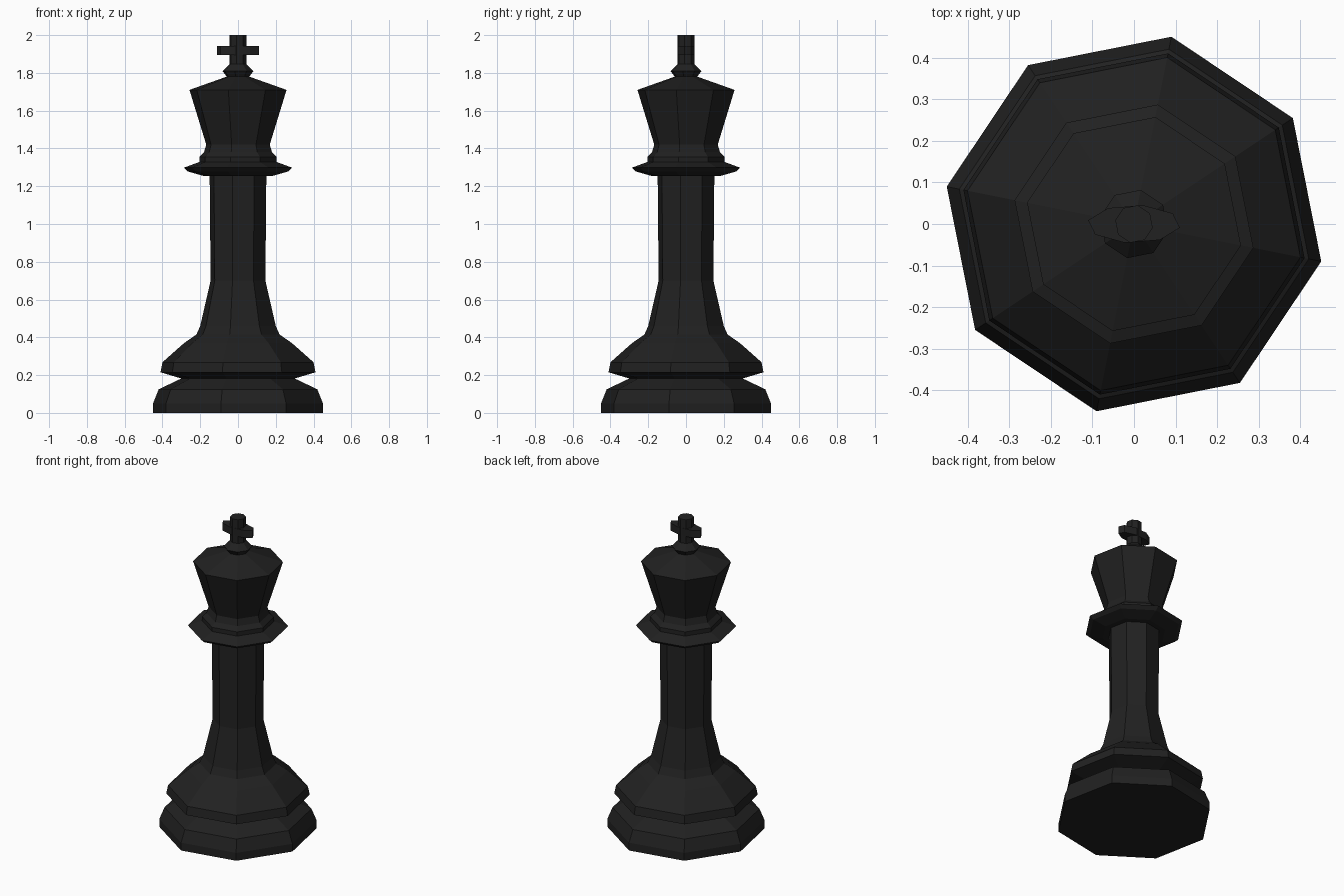
import bpy, bmesh, math

if "Cube" in bpy.data.objects:
    bpy.data.objects.remove(bpy.data.objects["Cube"])

SIDES = 8
TURN = math.radians(-11.3)

mat = bpy.data.materials.new("black")
mat.diffuse_color = (0.015, 0.015, 0.015, 1)
mat.use_nodes = True
mat.node_tree.nodes["Principled BSDF"].inputs["Base Color"].default_value = mat.diffuse_color


def lathe(name, profile, sx=1.0, sy=1.0):
    """Capped eight-sided lathe of (half width, height) points."""
    bm = bmesh.new()
    rings = []
    for w, z in profile:
        r = w / math.cos(TURN)
        ring = []
        for i in range(SIDES):
            a = TURN + i * math.tau / SIDES
            ring.append(bm.verts.new((sx * r * math.cos(a), sy * r * math.sin(a), z)))
        rings.append(ring)
    for lo, hi in zip(rings, rings[1:]):
        for i in range(SIDES):
            j = (i + 1) % SIDES
            bm.faces.new((lo[i], lo[j], hi[j], hi[i]))
    bm.faces.new(rings[0][::-1])
    bm.faces.new(rings[-1])
    me = bpy.data.meshes.new(name)
    bm.to_mesh(me)
    bm.free()
    me.materials.append(mat)
    ob = bpy.data.objects.new(name, me)
    bpy.context.collection.objects.link(ob)
    return ob


# Base, shaft, collar, crown and knob as one turned body
lathe("turned_body", [
    (0.45, 0), (0.45, 0.05), (0.42, 0.125), (0.30, 0.182),
    (0.41, 0.215), (0.40, 0.268), (0.285, 0.37), (0.22, 0.415), (0.20, 0.46),
    (0.145, 0.70), (0.15, 1.255),
    (0.185, 1.255), (0.265, 1.278), (0.287, 1.298), (0.205, 1.328),
    (0.205, 1.355), (0.18, 1.38), (0.168, 1.42),
    (0.257, 1.71), (0.06, 1.78), (0.082, 1.81), (0.045, 1.847),
])

# Cross on top: upright post and flattened arm
lathe("cross_post", [(0.045, 1.84), (0.045, 2.0)])
lathe("cross_arm", [(0.11, 1.895), (0.11, 1.943)], sy=0.41)
